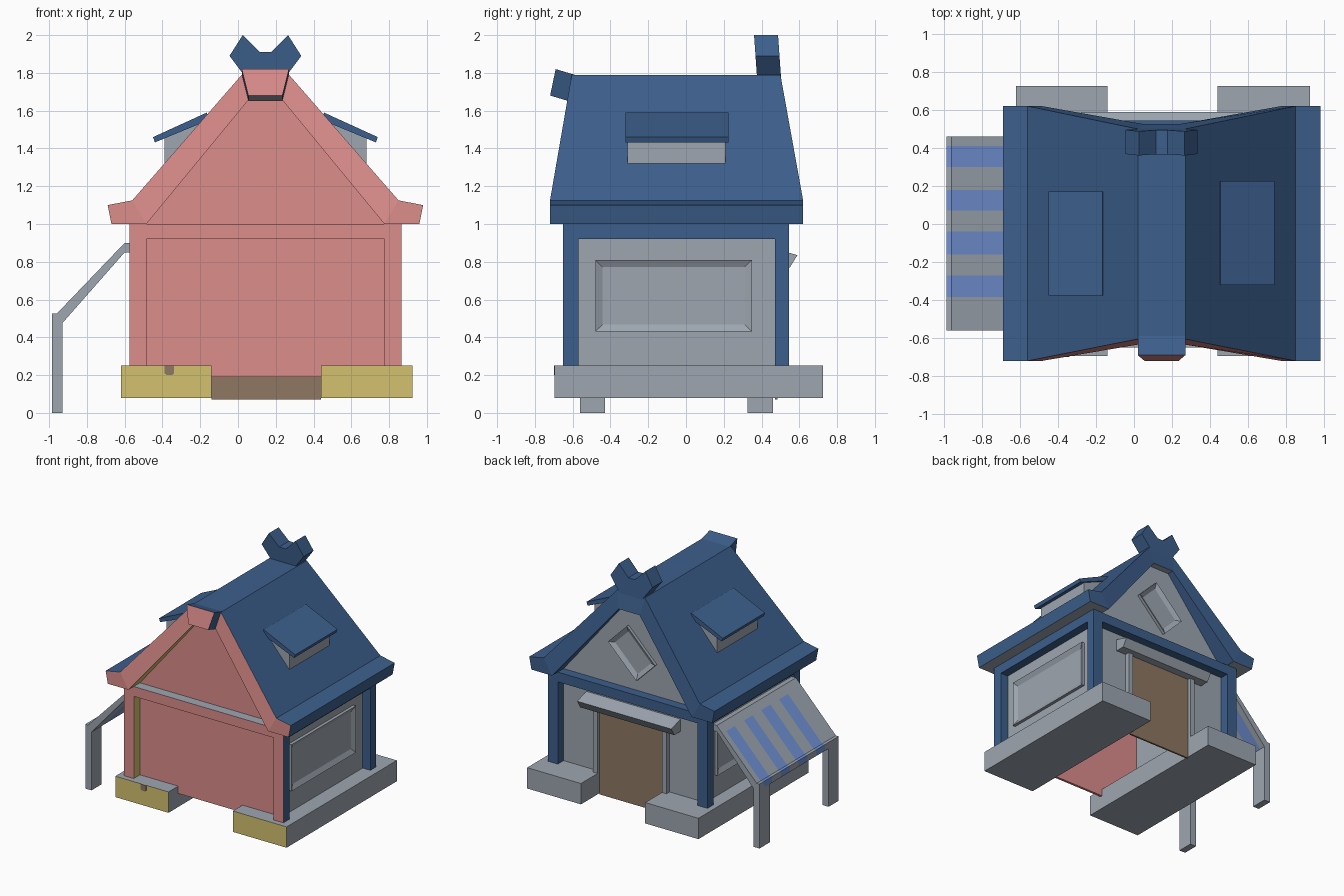
import bpy, bmesh
from math import radians
from mathutils import Matrix, Vector

cube = bpy.data.objects.get("Cube")
if cube:
    bpy.data.objects.remove(cube, do_unlink=True)

CX = 0.145          # centre line of the house
FRONT, BACK = -0.57, 0.47   # planes of the end walls


# Materials
def srgb(*rgb):
    return [((c / 255 + 0.055) / 1.055) ** 2.4 for c in rgb] + [1.0]


COLOURS = {
    "grey": srgb(157, 166, 176),
    "pink": srgb(219, 141, 139),
    "blue": srgb(60, 95, 140),
    "yellow": srgb(212, 194, 111),
    "brown": srgb(142, 119, 98),
    "stripe_blue": srgb(114, 148, 214),
}
MATS = {}
for label, colour in COLOURS.items():
    m = bpy.data.materials.new(label)
    m.use_nodes = True
    m.diffuse_color = colour
    m.node_tree.nodes["Principled BSDF"].inputs["Base Color"].default_value = colour
    MATS[label] = m


# Helpers
def finish(name, bm, paint):
    """Turn a bmesh into an object; paint is a colour or a rule (normal, centre)."""
    bmesh.ops.recalc_face_normals(bm, faces=bm.faces)
    mesh = bpy.data.meshes.new(name)
    slots = []
    for f in bm.faces:
        c = paint if isinstance(paint, str) else paint(f.normal, f.calc_center_median())
        if c not in slots:
            slots.append(c)
            mesh.materials.append(MATS[c])
        f.material_index = slots.index(c)
    bm.to_mesh(mesh)
    bm.free()
    obj = bpy.data.objects.new(name, mesh)
    bpy.context.collection.objects.link(obj)
    return obj


def loft(name, pts, place, stations, paint, caps=True):
    """Join copies of a 2D outline placed at each station."""
    bm = bmesh.new()
    rings = [[bm.verts.new(place(a, b, t)) for a, b in pts] for t in stations]
    for r, s in zip(rings, rings[1:]):
        for i in range(len(r)):
            j = (i + 1) % len(r)
            bm.faces.new((r[i], r[j], s[j], s[i]))
    if caps:
        bm.faces.new(rings[0])
        bm.faces.new(rings[-1])
    return finish(name, bm, paint)


def along_y(a, b, t):
    return (a, t, b)


def along_x(a, b, t):
    return (t, a, b)


def box(name, x, y, z, paint):
    pts = [(x[0], z[0]), (x[1], z[0]), (x[1], z[1]), (x[0], z[1])]
    return loft(name, pts, along_y, y, paint)


def mirrored(half):
    return half + [(-a, b) for a, b in reversed(half)]


def window(name, matrix, w, h, border):
    """Raised frame with a sunken pane, facing local +z."""
    bm = bmesh.new()
    bmesh.ops.create_cube(bm, size=1, matrix=Matrix.Diagonal((w, h, 0.05, 1)))
    bm.faces.ensure_lookup_table()
    top = max(bm.faces, key=lambda f: f.calc_center_median().z)
    bmesh.ops.inset_region(bm, faces=[top], thickness=border)
    bmesh.ops.translate(bm, verts=top.verts, vec=(0, 0, -0.02))
    bm.transform(matrix)
    return finish(name, bm, "grey")


def front_pink(n, c):
    return "pink" if n.y < -0.5 else "blue"


# Foundation blocks and small front peg
for side, x in (("right", (-0.62, -0.14)), ("left", (0.44, 0.925))):
    box(side + "_foundation", x, (-0.695, 0.725), (0.08, 0.25),
        lambda n, c: "yellow" if n.y < -0.5 else "grey")
loft("front_peg", [(-0.39, 0.25), (-0.39, 0.21), (-0.375, 0.2), (-0.35, 0.2),
                   (-0.34, 0.21), (-0.34, 0.25)], along_y, (-0.7, -0.69), "brown")

# Walls
box("front_wall", (-0.49, 0.79), (FRONT, FRONT + 0.02), (0.19, 0.95), "pink")
box("back_wall", (-0.49, 0.79), (BACK - 0.02, BACK), (0.19, 0.95), "grey")
for side, s in (("right", -1), ("left", 1)):
    xs = sorted((CX + s * 0.63, CX + s * 0.65))
    box(side + "_wall", xs, (FRONT, BACK), (0.24, 0.95), "grey")
    turn = Matrix.Rotation(radians(90 * s), 4, "Z") @ Matrix.Rotation(radians(90), 4, "X")
    window(side + "_window", Matrix.Translation((CX + s * 0.65, -0.065, 0.62)) @ turn,
           0.83, 0.38, 0.055)

# Corner posts and top beams
for side, s in (("right", -1), ("left", 1)):
    xs = sorted((CX + s * 0.63, CX + s * 0.72))
    box(side + "_front_post", xs, (-0.65, FRONT), (0.24, 1.0),
        lambda n, c: "yellow" if n.x > 0.5 and c.x < 0 else front_pink(n, c))
    box(side + "_back_post", xs, (BACK, 0.545), (0.24, 1.0), "blue")
    box(side + "_beam", xs, (FRONT, BACK), (0.92, 1.0), "blue")
box("front_beam", (-0.485, 0.775), (-0.65, FRONT), (0.92, 1.0),
    lambda n, c: "grey" if n.z > 0.5 else front_pink(n, c))
box("back_beam", (-0.485, 0.775), (BACK, 0.545), (0.92, 1.0), "blue")

# Gable walls
gable = mirrored([(0.64, 0.99), (0.1, 1.66)])
for name, y, c in (("front_gable", FRONT, "pink"), ("back_gable", BACK - 0.02, "grey")):
    loft(name, gable, lambda a, b, t: (CX + a, t, b), (y, y + 0.02), c)
window("gable_window", Matrix.Translation((CX, BACK, 1.3)) @ Matrix.Rotation(radians(180), 4, "Z")
       @ Matrix.Rotation(radians(90), 4, "X") @ Matrix.Rotation(radians(-45), 4, "Z"),
       0.36, 0.24, 0.05)

# Main roof: a bent shell whose ends lean inward toward the ridge
outer = mirrored([(0.815, 1.0), (0.835, 1.1), (0.705, 1.125), (0.125, 1.79)])
inner = mirrored([(0.095, 1.65), (0.63, 1.0)])
shell = outer + [(-0.63, 1.0), (-0.095, 1.65), (0.095, 1.65), (0.63, 1.0)]


def roof_place(a, b, t):
    lean = max(0, b - 1.125) / 0.665
    y = {-1: -0.72 + 0.115 * lean, 0: -0.05, 1: 0.62 - 0.12 * lean}[t]
    return (CX + a, y, b)


def roof_paint(n, c):
    if n.y < -0.9:
        return "pink"
    if n.z < -0.9:
        return "grey"
    if n.z < -0.3 and c.y < -0.05:
        return "yellow"
    return "blue"


bm = bmesh.new()
rings = [[bm.verts.new(roof_place(a, b, t)) for a, b in shell] for t in (-1, 0, 1)]
count = len(shell)
for r, s in zip(rings, rings[1:]):
    for i in range(count):
        j = (i + 1) % count
        bm.faces.new((r[i], r[j], s[j], s[i]))
for ring in (rings[0], rings[-1]):
    # end boards: right slope, ridge, left slope
    for ids in ((0, 1, 2, 11), (2, 3, 10, 11), (3, 4, 9, 10), (4, 5, 8, 9), (5, 6, 7, 8)):
        bm.faces.new([ring[i] for i in ids])
finish("main_roof", bm, roof_paint)

# Ridge cap at the front, horned ridge ornament at the back
loft("ridge_cap", mirrored([(0.09, 1.68), (0.125, 1.82)]),
     lambda a, b, t: (CX + a, -0.69 - (1.82 - b) * 0.21 + t, b - 0.3 * t), (0, 0.1),
     lambda n, c: "pink" if n.y < -0.5 else "grey" if n.z < -0.7 else "blue")
loft("ridge_horns", mirrored([(0.115, 1.74), (0.115, 1.79), (0.19, 1.89), (0.12, 2.0), (0.03, 1.91)]),
     lambda a, b, t: (CX + a, t - (b - 1.79) * 0.07, b), (0.375, 0.502), "blue")

# Dormers
for side, s, shift in (("right", -1, -0.055), ("left", 1, 0)):
    def place(a, b, t, s=s, shift=shift):
        return (CX + s * a, t + shift, b)
    loft(side + "_dormer_wall", [(0.535, 1.3), (0.535, 1.46), (0.3, 1.56), (0.3, 1.5)],
         place, (-0.31, 0.21), "grey")
    loft(side + "_dormer_roof", [(0.595, 1.46), (0.585, 1.432), (0.3, 1.55), (0.31, 1.59)],
         place, (-0.32, 0.225), "blue")

# Back door with jambs and sloping hood
box("door", (-0.14, 0.44), (BACK, 0.485), (0.07, 0.8), "brown")
for side, x in (("right", -0.18), ("left", 0.44)):
    box(side + "_door_jamb", (x, x + 0.04), (BACK, 0.51), (0.2, 0.8), "grey")
loft("door_hood", [(BACK, 0.87), (0.59, 0.835), (0.55, 0.77), (BACK, 0.77)],
     along_x, (-0.28, 0.57), "grey")

# Side awning: striped sloping panel, fixing strip and two legs
Y0, Y1 = -0.56, 0.46
box("awning_top", (-0.6, -0.56), (Y0, Y1), (0.85, 0.9), "grey")
loft("awning_head", [(-0.6, 0.9), (-0.6, 0.85), (-0.65, 0.793), (-0.65, 0.848)],
     along_y, (Y0, Y1), "grey")
edges = [Y0, -0.385, -0.27, -0.16, -0.04, 0.07, 0.18, 0.3, 0.41, Y1]
slope = [(-0.65, 0.848), (-0.65, 0.793), (-0.93, 0.475), (-0.985, 0.475), (-0.985, 0.525), (-0.96, 0.525)]
for i, span in enumerate(zip(edges, edges[1:])):
    loft("awning_strip_%d" % (i + 1), slope, along_y, span, "stripe_blue" if i % 2 else "grey")
for end, y in (("front", (Y0, -0.43)), ("back", (0.325, Y1))):
    box(end + "_awning_leg", (-0.985, -0.93), y, (0, 0.5), "grey")
